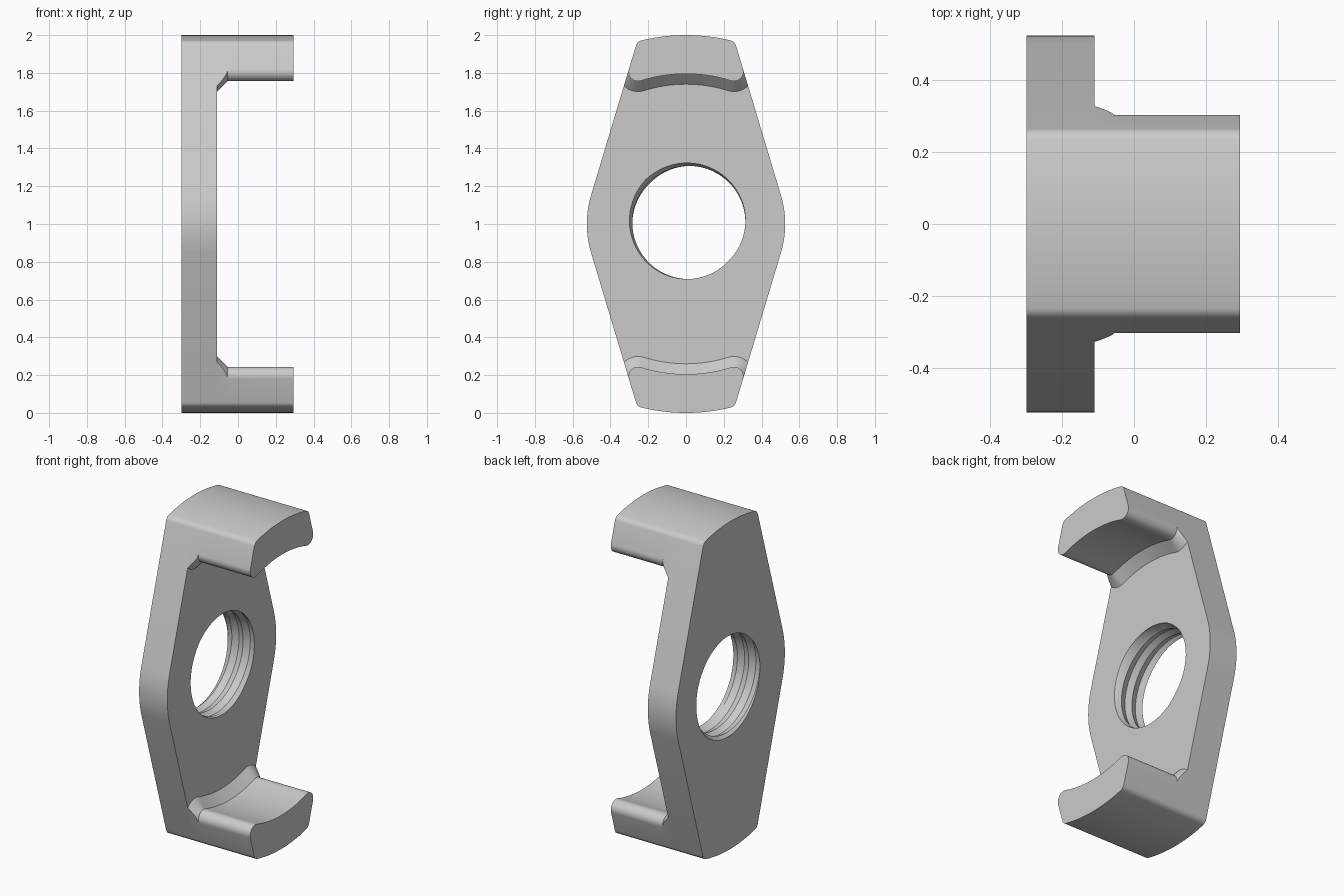
import bpy, bmesh
from math import sin, cos, acos, radians, pi, tau, hypot
from mathutils import Matrix

if "Cube" in bpy.data.objects:
    bpy.data.objects.remove(bpy.data.objects["Cube"], do_unlink=True)

steel = bpy.data.materials.new("plain grey")
steel.use_nodes = True
GREY = (0.6, 0.6, 0.6, 1)
steel.diffuse_color = GREY
steel.node_tree.nodes["Principled BSDF"].inputs["Base Color"].default_value = GREY

BACK, FACE, CHAMFER_END, TIP = -0.3, -0.11, -0.055, 0.295
LEAN = radians(16.7)                 # slant of the straight flanks
WAIST, TOP, INNER = 0.525, 1.0, 0.795  # arc radii about the centre
TOP_FILLET, LIP_FILLET = 0.04, 0.05


def arc(radius, start, end, n, centre=(0, 0)):
    return [(centre[0] + radius * cos(start + (end - start) * i / n),
             centre[1] + radius * sin(start + (end - start) * i / n))
            for i in range(n + 1)]


def fillet_centre(fillet, reach):
    """Centre touching the slanted flank, at a given distance from the origin."""
    angle = LEAN + acos((WAIST - fillet) / reach)
    return angle, (reach * cos(angle), reach * sin(angle))


def shoulder():
    """Outer end arc and its rounded corner, on the +y side."""
    angle, c = fillet_centre(TOP_FILLET, TOP - TOP_FILLET)
    return arc(TOP, pi / 2, angle, 10) + arc(TOP_FILLET, angle, LEAN, 6, c)[1:]


def mirror_y(half):
    """Close a half profile whose first and last points lie on y = 0."""
    return half + [(-y, z) for y, z in half[-2:0:-1]]


def arm_section(grow):
    angle, c = fillet_centre(LIP_FILLET, INNER + LIP_FILLET)
    r = LIP_FILLET + grow
    start = LEAN - acos(min(1, LIP_FILLET / r))
    lip = arc(r, start, angle - pi, 12, c)
    inside = arc(INNER - grow, angle, pi / 2, 10)[1:]
    return mirror_y(shoulder() + lip + inside)


def add_loop(bm, x, profile):
    return [bm.verts.new((x, y, z)) for y, z in profile]


def skin(bm, a, b):
    n = len(a)
    return [bm.faces.new((a[i], a[(i + 1) % n], b[(i + 1) % n], b[i])) for i in range(n)]


def finish(bm, name, turn=0):
    bmesh.ops.recalc_face_normals(bm, faces=bm.faces[:])
    bm.transform(Matrix.Translation((0, 0, 1)) @ Matrix.Rotation(turn, 4, 'X'))
    mesh = bpy.data.meshes.new(name)
    bm.to_mesh(mesh)
    bm.free()
    mesh.materials.append(steel)
    obj = bpy.data.objects.new(name, mesh)
    bpy.context.collection.objects.link(obj)
    bpy.ops.object.select_all(action='DESELECT')
    obj.select_set(True)
    bpy.context.view_layer.objects.active = obj
    bpy.ops.object.shade_smooth_by_angle(angle=radians(25))


# Threaded bore: a helical grid clamped between the two plate faces
bm = bmesh.new()
PITCH, SEGMENTS, LEVELS = 0.076, 72, 12


def bore_point(level, column):
    theta = tau * column / SEGMENTS
    x = BACK + PITCH * (level / 2 - 3 + column / SEGMENTS)
    x = max(BACK, min(FACE, x))
    phase = ((x - FACE) / PITCH - theta / tau + 0.875) % 1
    r = 0.292 + 0.03 * (1 - abs(2 * phase - 1))
    return (x, 0.015 + r * cos(theta), 0.008 + r * sin(theta))


grid = [[bm.verts.new(bore_point(i, j)) for j in range(SEGMENTS + 1)]
        for i in range(LEVELS + 1)]
for low, high in zip(grid, grid[1:]):
    for j in range(SEGMENTS):
        bm.faces.new((low[j], low[j + 1], high[j + 1], high[j]))
bmesh.ops.remove_doubles(bm, verts=bm.verts[:], dist=0.00005)
rims = [e for e in bm.edges if e.is_boundary]

# Plate: rounded hexagonal outline, with both faces filled around the bore
half = shoulder() + arc(WAIST, LEAN, -LEAN, 16)
half += [(y, -z) for y, z in reversed(shoulder())]
outline = mirror_y(half)
back, front = add_loop(bm, BACK, outline), add_loop(bm, FACE, outline)
skin(bm, back, front)
edges = rims + [e for e in bm.edges if e.is_boundary and e not in rims]
for x in (BACK, FACE):
    ring = [e for e in edges if all(abs(v.co.x - x) < 0.0001 for v in e.verts)]
    bmesh.ops.triangle_fill(bm, edges=ring, use_beauty=True, normal=(1, 0, 0))
finish(bm, "plate")

# Two hooked arms, each flaring into the plate through a chamfer
for name, turn in (("upper_arm", 0), ("lower_arm", pi)):
    bm = bmesh.new()
    loops = []
    for i in range(7):
        t = (1 - i / 6) ** 2
        grow = (CHAMFER_END - FACE) * t
        loops.append(add_loop(bm, CHAMFER_END - grow, arm_section(grow)))
    loops.append(add_loop(bm, TIP, arm_section(0)))
    for a, b in zip(loops, loops[1:]):
        skin(bm, a, b)
    bm.faces.new(loops[-1])
    finish(bm, name, turn)
